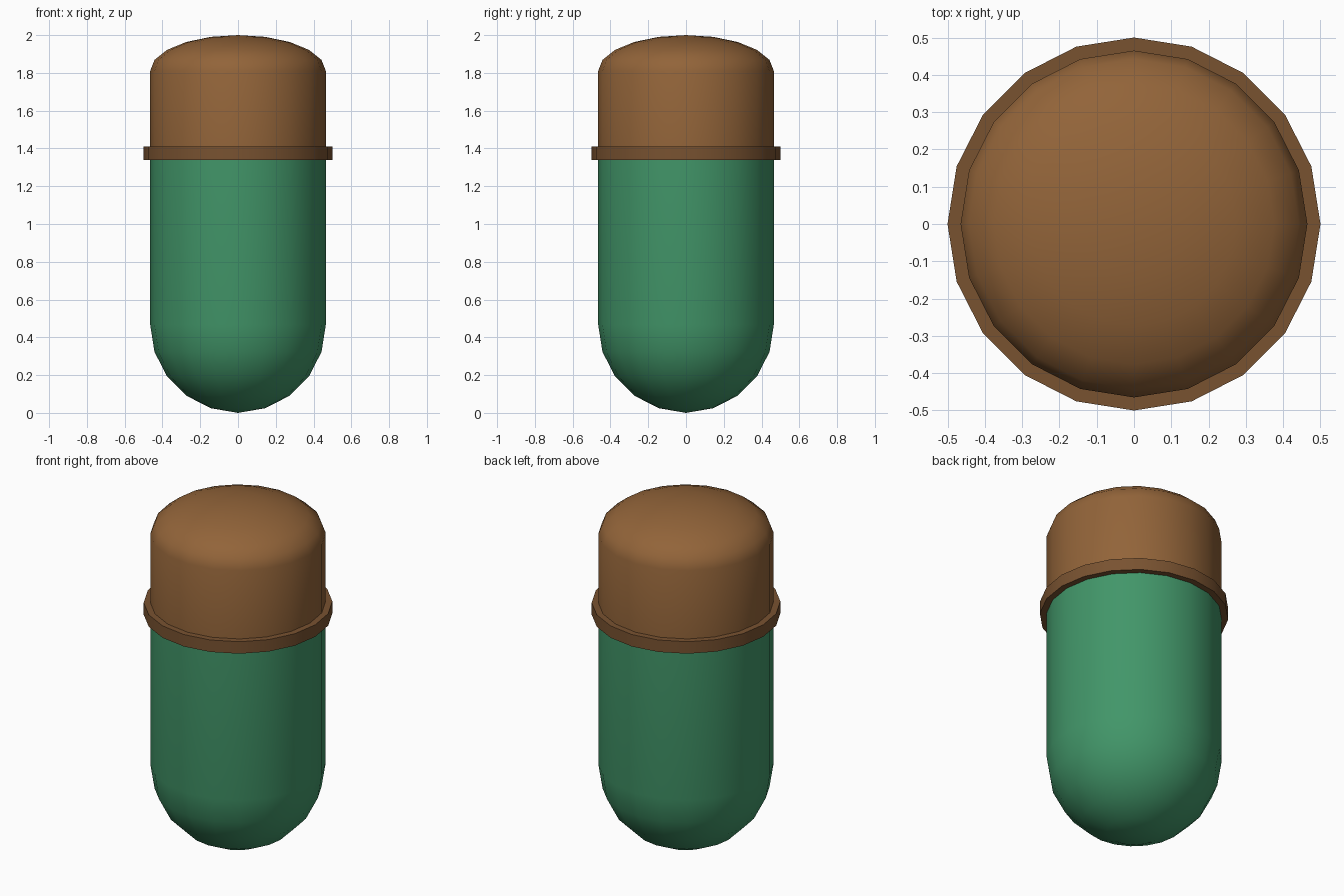
import bpy, bmesh, math

if "Cube" in bpy.data.objects:
    bpy.data.objects.remove(bpy.data.objects["Cube"])

SIDES = 20
R = 0.465


def material(name, rgb):
    m = bpy.data.materials.new(name)
    m.diffuse_color = (*rgb, 1)
    m.use_nodes = True
    m.node_tree.nodes["Principled BSDF"].inputs["Base Color"].default_value = m.diffuse_color
    return m


def lathe(name, profile, mat):
    """Revolve (radius, z) points, bottom to top, into a closed solid."""
    bm = bmesh.new()
    verts = [bm.verts.new((r, 0, z)) for r, z in profile]
    edges = [bm.edges.new(pair) for pair in zip(verts, verts[1:])]
    bmesh.ops.spin(bm, geom=verts + edges, cent=(0, 0, 0), axis=(0, 0, 1),
                   angle=2 * math.pi, steps=SIDES, use_duplicate=False)
    bmesh.ops.remove_doubles(bm, verts=bm.verts, dist=1e-4)
    bmesh.ops.recalc_face_normals(bm, faces=bm.faces)
    me = bpy.data.meshes.new(name)
    bm.to_mesh(me)
    bm.free()
    ob = bpy.data.objects.new(name, me)
    bpy.context.collection.objects.link(ob)
    me.materials.append(mat)
    bpy.ops.object.select_all(action='DESELECT')
    ob.select_set(True)
    bpy.context.view_layer.objects.active = ob
    bpy.ops.object.shade_smooth_by_angle(angle=math.radians(30))
    return ob


def dome(height):
    """Quarter-ellipse from the rim (R, 0) to the pole (0, height)."""
    angles = [math.radians(18 * i) for i in range(6)]
    return [(R * math.cos(a), height * math.sin(a)) for a in angles]


green = material("green", (0.054, 0.305, 0.141))
brown = material("brown", (0.288, 0.127, 0.041))
dark_brown = material("dark_brown", (0.19, 0.085, 0.03))

# Rounded lower body
bottom = [(r, 0.467 - z) for r, z in reversed(dome(0.465))]
bottom[0] = (0, 0)
lathe("body", bottom + [(R, 1.375), (0, 1.375)], green)

# Collar between body and cap
lathe("collar", [(0, 1.34), (0.5, 1.34), (0.5, 1.41), (0, 1.41)], dark_brown)

# Cap with a flattened dome
lathe("cap", [(0, 1.375), (R, 1.375)] + [(r, 1.81 + z) for r, z in dome(0.19)], brown)
